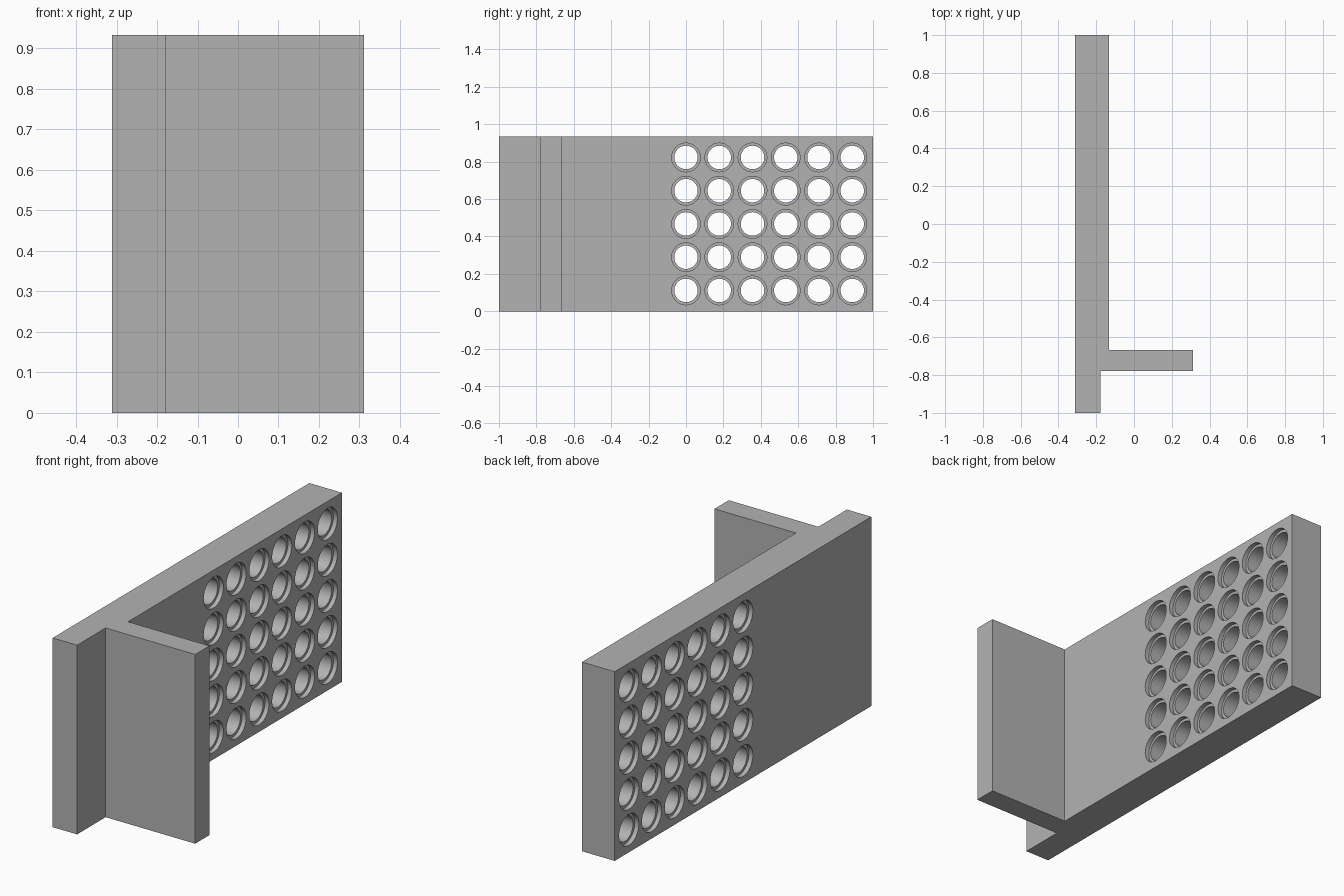
import bpy, bmesh, math
from mathutils import Matrix

if "Cube" in bpy.data.objects:
    bpy.data.objects.remove(bpy.data.objects["Cube"])

U = 2 / 90                      # design unit: the bracket is 90 units long
HEIGHT = 42 * U
X0, X1 = -14 * U, -6 * U        # faces of the perforated wall
PITCH = 8 * U

grey = bpy.data.materials.new("plain_grey")
grey.diffuse_color = (0.45, 0.45, 0.45, 1)
grey.use_nodes = True
grey.node_tree.nodes["Principled BSDF"].inputs["Base Color"].default_value = grey.diffuse_color


def make_object(name, bm):
    bmesh.ops.recalc_face_normals(bm, faces=bm.faces)
    mesh = bpy.data.meshes.new(name)
    bm.to_mesh(mesh)
    bm.free()
    mesh.materials.append(grey)
    obj = bpy.data.objects.new(name, mesh)
    bpy.context.collection.objects.link(obj)
    return obj


# Wall with side flange: plan profile extruded upward
profile = [(-14, -45), (-8, -45), (-8, -35), (14, -35),
           (14, -30), (-6, -30), (-6, 45), (-14, 45)]
bm = bmesh.new()
base = bm.faces.new([bm.verts.new((x * U, y * U, 0)) for x, y in profile])
top = bmesh.ops.extrude_face_region(bm, geom=[base])["geom"]
bmesh.ops.translate(bm, vec=(0, 0, HEIGHT),
                    verts=[v for v in top if isinstance(v, bmesh.types.BMVert)])
bracket = make_object("perforated_bracket", bm)

# Stepped drills: a through hole with a wider counterbore at each wall face
HOLE, BORE, DEPTH, SIDES = 0.0628, 0.0767, 0.022, 48
steps = [(X0 - 0.05, BORE), (X0 + DEPTH, BORE), (X0 + DEPTH, HOLE),
         (X1 - DEPTH, HOLE), (X1 - DEPTH, BORE), (X1 + 0.05, BORE)]


def add_drill(bm, y, z):
    rings = []
    for x, r in steps:
        rings.append([bm.verts.new((x, y + r * math.cos(a), z + r * math.sin(a)))
                      for a in (2 * math.pi * i / SIDES for i in range(SIDES))])
    for a, b in zip(rings, rings[1:]):
        for i in range(SIDES):
            j = (i + 1) % SIDES
            bm.faces.new((a[i], a[j], b[j], b[i]))
    bm.faces.new(rings[0])
    bm.faces.new(rings[-1])


bm = bmesh.new()
for col in range(6):
    for row in range(5):
        add_drill(bm, col * PITCH, 5 * U + row * PITCH)
drills = make_object("hole_cutter", bm)
drills.hide_render = True

# Cut the grid of holes, then discard the cutter
cut = bracket.modifiers.new("holes", 'BOOLEAN')
cut.operation = 'DIFFERENCE'
cut.solver = 'EXACT'
cut.object = drills
bpy.context.view_layer.objects.active = bracket
bracket.select_set(True)
drills.select_set(False)
bpy.ops.object.modifier_apply(modifier=cut.name)
bpy.data.objects.remove(drills)
bpy.ops.object.shade_smooth_by_angle(angle=math.radians(30))
